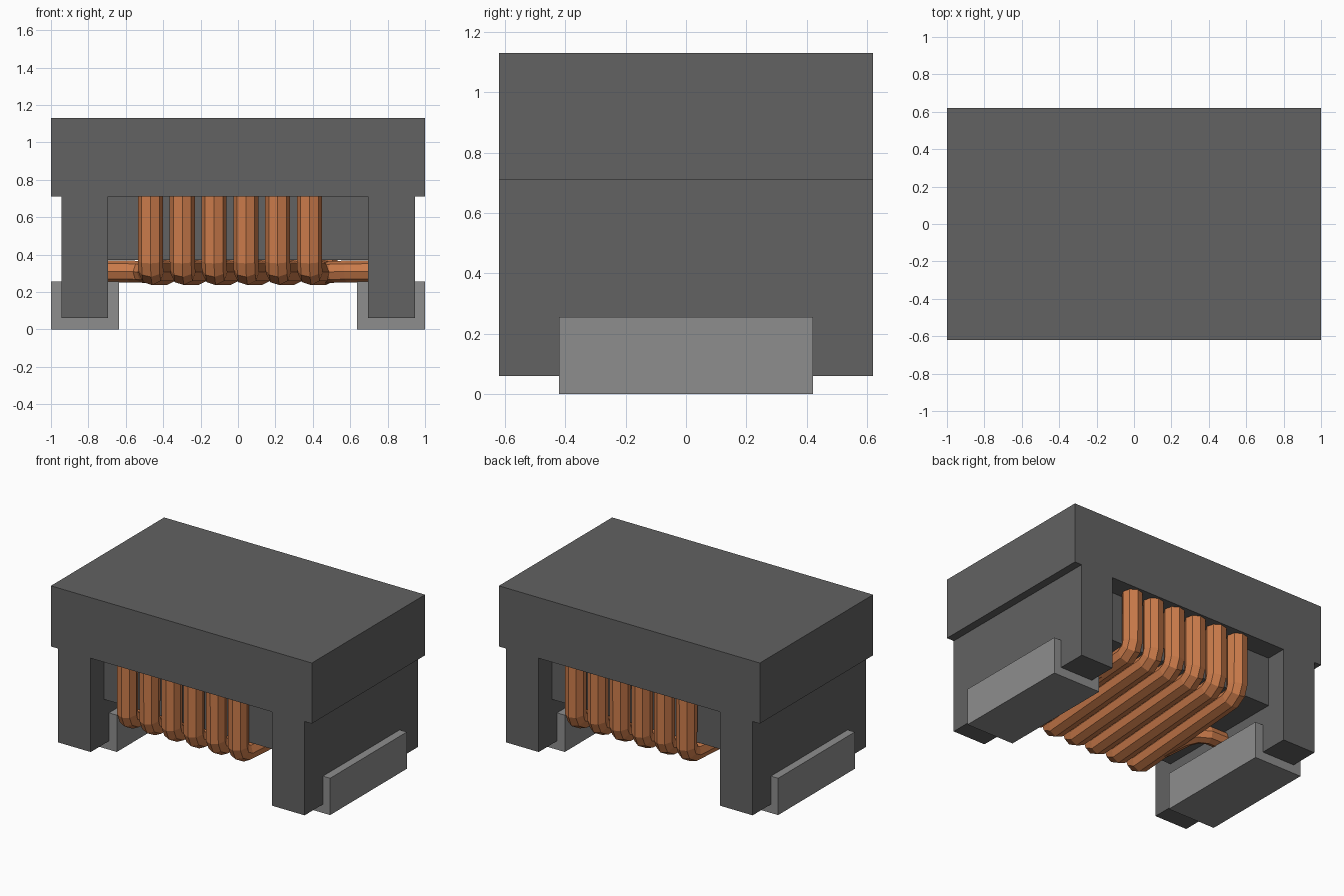
import bpy
from mathutils import Vector

cube = bpy.data.objects.get("Cube")
if cube:
    bpy.data.objects.remove(cube, do_unlink=True)


def material(name, rgb):
    m = bpy.data.materials.new(name)
    m.use_nodes = True
    m.diffuse_color = (*rgb, 1)
    bsdf = next(n for n in m.node_tree.nodes if n.type == 'BSDF_PRINCIPLED')
    bsdf.inputs["Base Color"].default_value = (*rgb, 1)
    return m


FERRITE = material("dark_grey_ferrite", (0.122, 0.122, 0.122))
METAL = material("light_grey_metal", (0.27, 0.27, 0.27))
COPPER = material("copper", (0.6, 0.2, 0.07))


def box(name, lo, hi, mat):
    lo, hi = Vector(lo), Vector(hi)
    bpy.ops.mesh.primitive_cube_add(size=1, location=(lo + hi) / 2)
    ob = bpy.context.object
    ob.name = name
    ob.scale = hi - lo
    bpy.ops.object.transform_apply(location=False, rotation=False, scale=True)
    ob.data.materials.append(mat)
    return ob


def wire(name, points, radius=0.067):
    """Eight-sided wire swept along a path, turned into a mesh."""
    curve = bpy.data.curves.new(name, 'CURVE')
    curve.dimensions = '3D'
    curve.bevel_depth = radius
    curve.bevel_resolution = 2
    curve.use_fill_caps = True
    spline = curve.splines.new('POLY')
    spline.points.add(len(points) - 1)
    for p, co in zip(spline.points, points):
        p.co = (*co, 1)
    temp = bpy.data.objects.new(name + "_path", curve)
    bpy.context.collection.objects.link(temp)
    graph = bpy.context.evaluated_depsgraph_get()
    mesh = bpy.data.meshes.new_from_object(temp.evaluated_get(graph))
    bpy.data.objects.remove(temp, do_unlink=True)
    mesh.materials.clear()
    mesh.materials.append(COPPER)
    for poly in mesh.polygons:
        poly.use_smooth = False
    ob = bpy.data.objects.new(name, mesh)
    bpy.context.collection.objects.link(ob)
    return ob


# Ferrite body: top slab, winding core and two legs
box("top_slab", (-1, -0.62, 0.71), (1, 0.62, 1.13), FERRITE)
box("winding_core", (-0.72, -0.475, 0.37), (0.72, 0.475, 0.75), FERRITE)
for side, x0, x1 in (("right", -0.945, -0.695), ("left", 0.695, 0.945)):
    box(side + "_leg", (x0, -0.62, 0.06), (x1, 0.62, 0.75), FERRITE)

# Metal end terminals clasping the legs
for side, x0, x1 in (("right", -1, -0.635), ("left", 0.635, 1)):
    box(side + "_terminal", (x0, -0.42, 0), (x1, 0.42, 0.255), METAL)

# Winding: six slightly skewed turns around the core
half_turn = ((0.54, 0.76), (0.54, 0.365), (0.525, 0.325), (0.48, 0.302))
profile = [(-y, z) for y, z in half_turn] + list(reversed(half_turn))
for i in range(6):
    x_front = -0.468 + 0.17 * i
    path = [(x_front + 0.085 * (y + 0.54) / 1.08, y, z) for y, z in profile]
    wire(f"coil_turn_{i + 1}", path)

# Wire leads bending from the outer turns into the legs
lead = ((-0.74, 0.03, 0.31), (-0.58, 0.03, 0.31), (-0.52, 0.0, 0.308),
        (-0.485, -0.07, 0.305), (-0.455, -0.35, 0.302))
for side, s in (("right", 1), ("left", -1)):
    wire(side + "_lead", [(s * x, s * y, z) for x, y, z in lead], 0.058)
